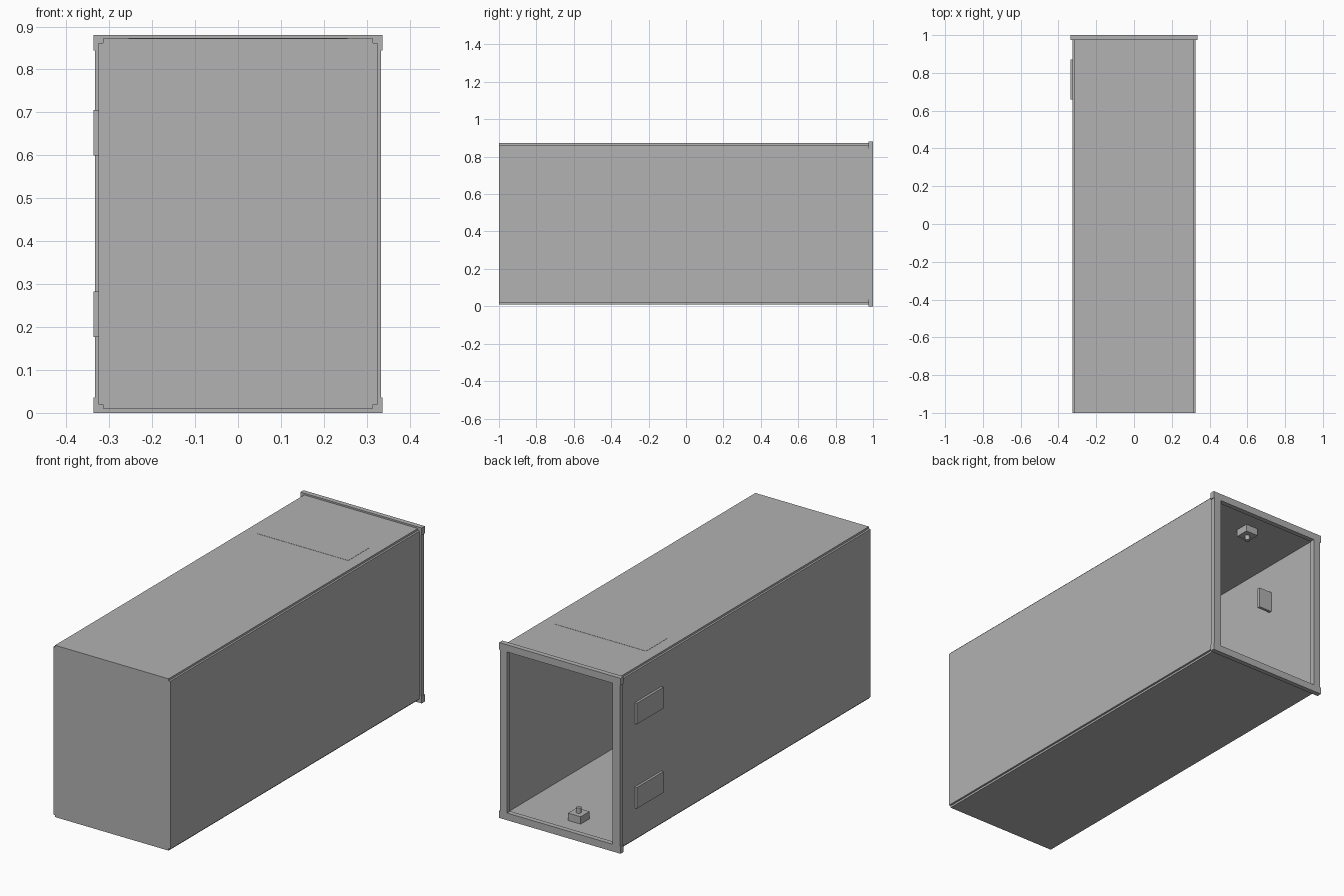
import bpy
import bmesh
from mathutils import Vector

cube = bpy.data.objects.get("Cube")
if cube:
    bpy.data.objects.remove(cube, do_unlink=True)

grey = bpy.data.materials.new("plain grey")
grey.use_nodes = True
colour = (0.445, 0.445, 0.445, 1)
grey.diffuse_color = colour
grey.node_tree.nodes["Principled BSDF"].inputs["Base Color"].default_value = colour


def finish(name, bm):
    bmesh.ops.recalc_face_normals(bm, faces=bm.faces)
    mesh = bpy.data.meshes.new(name)
    bm.to_mesh(mesh)
    bm.free()
    mesh.materials.append(grey)
    obj = bpy.data.objects.new(name, mesh)
    bpy.context.collection.objects.link(obj)
    return obj


def box(name, xs, ys, zs):
    """Box between the given limits on each axis."""
    bm = bmesh.new()
    bmesh.ops.create_cube(bm, size=1)
    for v in bm.verts:
        v.co = Vector([lo + (c + 0.5) * (hi - lo)
                       for c, (lo, hi) in zip(v.co, (xs, ys, zs))])
    return finish(name, bm)


# Main dimensions
W, LOW, HIGH = 0.325, 0.01, 0.872
STEP, WALL = 0.01, 0.014
FRONT, RIM, BACK = -1.0, 0.975, 1.0
TOTAL, BAR = 0.88, 0.036
mid = (LOW + HIGH) / 2

# Closed front end with stepped corners
bm = bmesh.new()
half = (HIGH - LOW) / 2
outline = []
for sx, sz in ((1, 1), (-1, 1), (-1, -1), (1, -1)):
    corner = [(W, half - STEP), (W - STEP, half - STEP), (W - STEP, half)]
    if sx * sz < 0:
        corner.reverse()
    outline += [bm.verts.new((sx * x, FRONT, mid + sz * z)) for x, z in corner]
face = bm.faces.new(outline)
extruded = bmesh.ops.extrude_face_region(bm, geom=[face])["geom"]
bmesh.ops.translate(bm, vec=(0, STEP, 0),
                    verts=[g for g in extruded if isinstance(g, bmesh.types.BMVert)])
finish("front_end", bm)

# Wall panels
length = (FRONT + STEP, RIM)
box("top_panel", (STEP - W, W - STEP), length, (HIGH - WALL, HIGH))
box("bottom_panel", (STEP - W, W - STEP), length, (LOW, LOW + WALL))
for side, s in (("left", 1), ("right", -1)):
    box(side + "_panel", sorted((s * W, s * (W - WALL))), length,
        (LOW + STEP, HIGH - STEP))
    # Upright bars of the rear rim
    box(side + "_rim_bar", sorted((s * 0.333, s * 0.293)), (RIM, BACK),
        (BAR, TOTAL - BAR))

# Crosswise bars of the rear rim
box("top_rim_bar", (-0.337, 0.337), (RIM, BACK), (TOTAL - BAR, TOTAL))
box("bottom_rim_bar", (-0.337, 0.337), (RIM, BACK), (0, BAR))

# Thin plate on the top
box("top_plate", (-0.255, 0.255), (0.51, 0.68), (HIGH, HIGH + 0.001))

# Angle brackets: outer plate and inward flap
for level, z in (("upper", 0.6), ("lower", 0.177)):
    zs = (z, z + 0.106)
    box(level + "_bracket_plate", (-0.337, -W), (0.66, 0.87), zs)
    box(level + "_bracket_flap", (-W + 0.002, -0.237), (0.645, 0.66), zs)

# Pivot blocks with pins on the floor and ceiling
for place, z, s in (("floor", LOW + WALL, 1), ("ceiling", HIGH - WALL, -1)):
    box(place + "_block", (-0.035, 0.035), (0.815, 0.885), sorted((z, z + s * 0.037)))
    bm = bmesh.new()
    bmesh.ops.create_cone(bm, cap_ends=True, segments=24, radius1=0.012,
                          radius2=0.012, depth=0.03)
    bmesh.ops.translate(bm, verts=bm.verts, vec=(0, 0.85, z + s * 0.048))
    pin = finish(place + "_pin", bm)
    for p in pin.data.polygons:
        p.use_smooth = len(p.vertices) == 4
